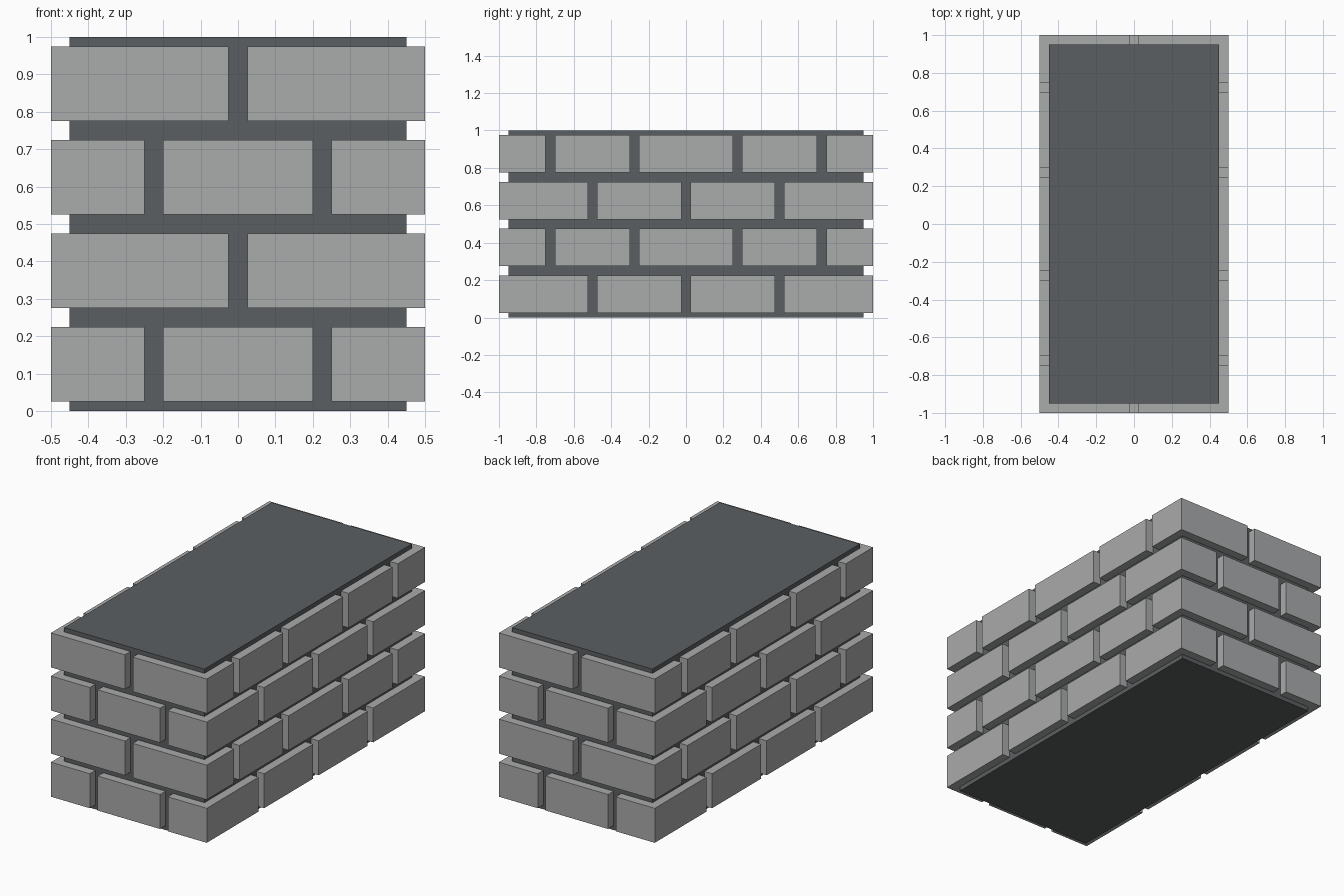
import bpy
import bmesh

cube = bpy.data.objects.get("Cube")
if cube:
    bpy.data.objects.remove(cube, do_unlink=True)

HALF_X, HALF_Y = 0.5, 1.0      # outer faces of the bricks
DEPTH = 0.05                   # how far bricks stand out of the mortar
EMBED = 0.01                   # how far bricks sink into the mortar
BRICK_H, PITCH = 0.2, 0.25


def material(name, rgb):
    mat = bpy.data.materials.new(name)
    mat.use_nodes = True
    color = (*rgb, 1.0)
    mat.diffuse_color = color
    mat.node_tree.nodes["Principled BSDF"].inputs["Base Color"].default_value = color
    return mat


def prism(name, outline, z0, z1, mat):
    """Extrude a flat outline from z0 up to z1."""
    bm = bmesh.new()
    face = bm.faces.new([bm.verts.new((x, y, z0)) for x, y in outline])
    up = bmesh.ops.extrude_face_region(bm, geom=[face])["geom"]
    verts = [v for v in up if isinstance(v, bmesh.types.BMVert)]
    bmesh.ops.translate(bm, verts=verts, vec=(0, 0, z1 - z0))
    bmesh.ops.recalc_face_normals(bm, faces=bm.faces)
    mesh = bpy.data.meshes.new(name)
    bm.to_mesh(mesh)
    bm.free()
    mesh.materials.append(mat)
    obj = bpy.data.objects.new(name, mesh)
    bpy.context.collection.objects.link(obj)
    return obj


def rect(x0, x1, y0, y1):
    return [(x0, y0), (x1, y0), (x1, y1), (x0, y1)]


brick_grey = material("brick_grey", (0.40, 0.405, 0.41))
mortar_grey = material("mortar_dark_grey", (0.105, 0.114, 0.12))

# Mortar core
cx, cy = HALF_X - DEPTH, HALF_Y - DEPTH
prism("mortar_core", rect(-cx, cx, -cy, cy), 0, 1, mortar_grey)

# Per course: corner brick ends, then straight bricks, along x and along y
courses = [
    dict(end_x=0.25, end_y=0.525, mid_x=[(-0.2, 0.2)],
         mid_y=[(-0.475, -0.025), (0.025, 0.475)]),
    dict(end_x=0.025, end_y=0.75, mid_x=[],
         mid_y=[(-0.7, -0.3), (-0.25, 0.25), (0.3, 0.7)]),
]
ix, iy = cx - EMBED, cy - EMBED

for row in range(4):
    c = courses[row % 2]
    z0 = 0.025 + row * PITCH
    z1 = z0 + BRICK_H
    # L-shaped corner bricks
    corner = [(HALF_X, HALF_Y), (c["end_x"], HALF_Y), (c["end_x"], iy),
              (ix, iy), (ix, c["end_y"]), (HALF_X, c["end_y"])]
    for sx in (-1, 1):
        for sy in (-1, 1):
            prism("corner_brick", [(x * sx, y * sy) for x, y in corner],
                  z0, z1, brick_grey)
    # Straight bricks on opposite walls
    for s in (-1, 1):
        for a, b in c["mid_x"]:
            prism("end_wall_brick", rect(a, b, s * iy, s * HALF_Y), z0, z1, brick_grey)
        for a, b in c["mid_y"]:
            prism("side_wall_brick", rect(s * ix, s * HALF_X, a, b), z0, z1, brick_grey)
